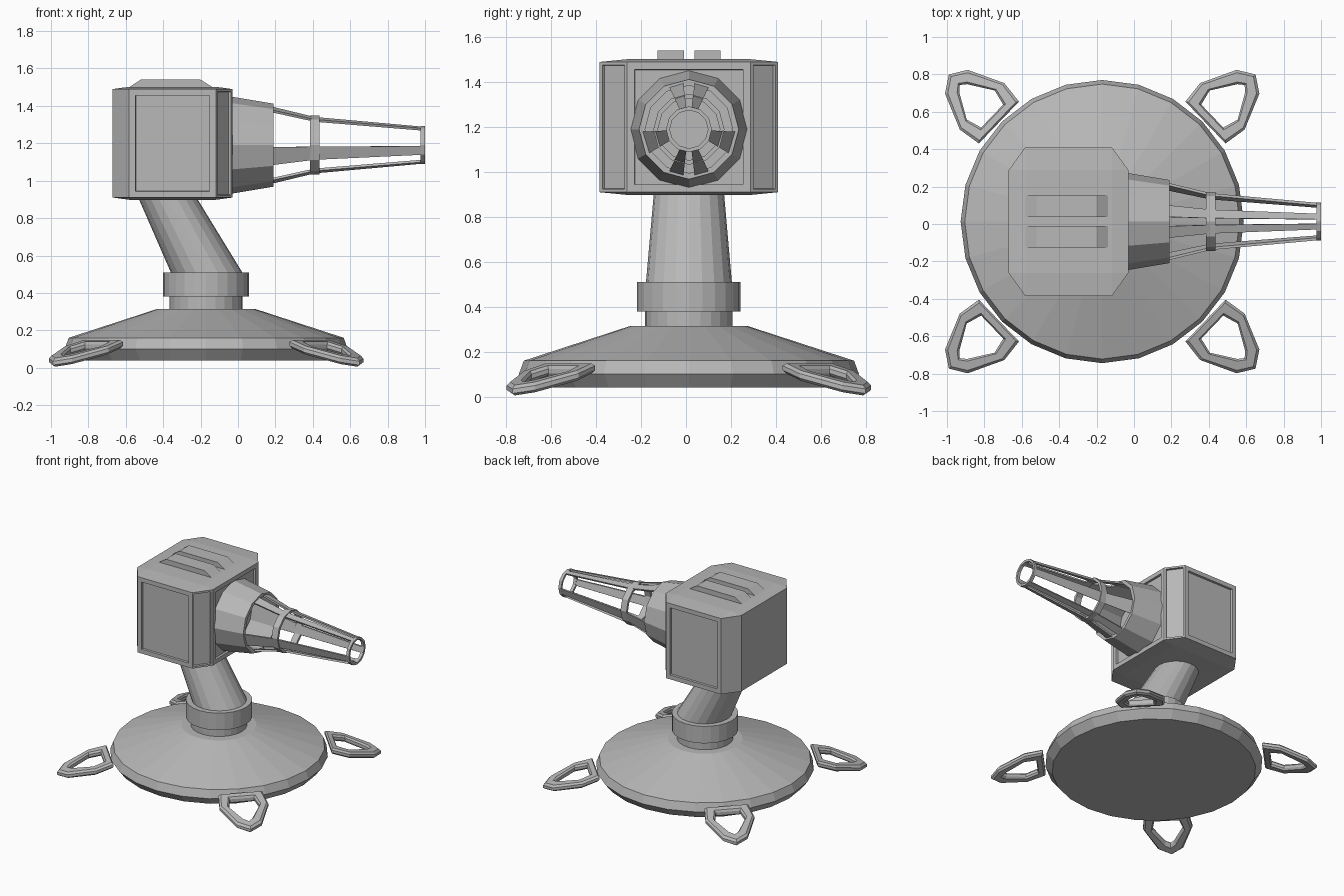
import bpy, bmesh
from math import sin, cos, pi, radians
from mathutils import Vector

cube = bpy.data.objects.get("Cube")
if cube:
    bpy.data.objects.remove(cube, do_unlink=True)

BX, CY = -0.17, 0.013      # base axis
GUN_Z = 1.19               # barrel axis height

metal = bpy.data.materials.new("grey_metal")
metal.use_nodes = True
GREY = (0.48, 0.48, 0.48, 1)
metal.diffuse_color = GREY
metal.node_tree.nodes["Principled BSDF"].inputs["Base Color"].default_value = GREY


def finish(name, bm):
    bmesh.ops.recalc_face_normals(bm, faces=bm.faces[:])
    mesh = bpy.data.meshes.new(name)
    bm.to_mesh(mesh)
    bm.free()
    mesh.materials.append(metal)
    obj = bpy.data.objects.new(name, mesh)
    bpy.context.collection.objects.link(obj)
    return obj


def loft(name, sections, closed=False):
    """Skin equal-length loops; cap the ends, or join last to first."""
    bm = bmesh.new()
    loops = [[bm.verts.new(p) for p in s] for s in sections]
    n = len(loops[0])
    pairs = list(zip(loops, loops[1:]))
    if closed:
        pairs.append((loops[-1], loops[0]))
    else:
        bm.faces.new(loops[0])
        bm.faces.new(loops[-1])
    for a, b in pairs:
        for i in range(n):
            j = (i + 1) % n
            bm.faces.new((a[i], a[j], b[j], b[i]))
    return finish(name, bm)


def ring_z(r, z, n, x=BX):
    return [(x + r * cos(2 * pi * i / n), CY + r * sin(2 * pi * i / n), z) for i in range(n)]


def gun_point(x, r, a):
    return (x, CY + r * cos(a), GUN_Z + r * sin(a))


def ring_x(x, r, n=12):
    return [gun_point(x, r, 2 * pi * i / n) for i in range(n)]


# Base, collars and leaning post
loft("base", [ring_z(r, z, 24) for r, z in
              ((0.71, 0.04), (0.757, 0.10), (0.735, 0.16), (0.26, 0.315))])
loft("lower_collar", [ring_z(0.195, z, 24) for z in (0.30, 0.39)])
loft("upper_collar", [ring_z(0.23, z, 24) for z in (0.38, 0.51)])
loft("post", [ring_z(0.192, 0.50, 20, -0.163), ring_z(0.155, 0.92, 20, -0.383)])

# Head: chamfered box with shallow domed caps and recessed panels
HX, HALF_X, HALF_Y = -0.35, 0.32, 0.397
bm = bmesh.new()
for sx in (-1, 1):
    for sy in (-1, 1):
        for sz in (-1, 1):
            ix, iy = sx * 0.232, sy * 0.275
            for x, y, z in ((ix, iy, 0.302), (ix, sy * HALF_Y, 0.29), (sx * HALF_X, iy, 0.29)):
                bm.verts.new((HX + x, CY + y, 1.2 + sz * z))
hull = bmesh.ops.convex_hull(bm, input=bm.verts[:])
bmesh.ops.dissolve_limit(bm, angle_limit=radians(1), verts=bm.verts[:], edges=bm.edges[:])
bmesh.ops.recalc_face_normals(bm, faces=bm.faces[:])
bm.normal_update()
walls = [f for f in bm.faces if abs(f.normal.z) < 0.1]
wide = [f for f in walls if abs(f.normal.y) > 0.95 or f.normal.x > 0.95]
corners = [f for f in walls if 0.1 < f.normal.x < 0.95]
for faces, rim in ((wide, 0.047), (corners, 0.02)):
    bmesh.ops.inset_individual(bm, faces=faces, thickness=rim, depth=0)
    bmesh.ops.inset_individual(bm, faces=faces, thickness=0.003, depth=-0.015)
finish("head", bm)

# Two raised bars on the head
for side, y in (("right", -0.068), ("left", 0.095)):
    profile = ((-0.59, 1.495), (-0.52, 1.54), (-0.2, 1.54), (-0.128, 1.495))
    loft(side + "_top_bar", [[(x, y + d, z) for x, z in profile] for d in (-0.058, 0.058)])

# Hollow barrel shroud and the two hoops
loft("barrel_shroud", [ring_x(x, r) for x, r in
     ((-0.05, 0.262), (0.13, 0.232), (0.19, 0.222), (0.19, 0.195), (-0.05, 0.23))], True)


def hoop(name, x0, x1, r0, r1):
    loft(name, [ring_x(x0, r1), ring_x(x1, r1), ring_x(x1, r0), ring_x(x0, r0)], True)


hoop("middle_hoop", 0.385, 0.435, 0.138, 0.158)
hoop("muzzle_hoop", 0.977, 1.0, 0.085, 0.102)

# Tapering prongs, given by their angle span around the barrel
spans = ((65, 83), (97, 115), (-83, -65), (-115, -97), (-31, -3), (183, 211))
for k, (a0, a1) in enumerate(spans):
    a0, a1 = radians(a0), radians(a1)
    stations = ((0.14, 0.217), (0.2, 0.203), (0.41, 0.152), (0.995, 0.099))
    loft(f"prong_{k + 1}", [[gun_point(x, r, a0), gun_point(x, r, a1),
                             gun_point(x, r - 0.014, a1), gun_point(x, r - 0.014, a0)]
                            for x, r in stations])


# Four sloping anchor loops around the base
def outline(half):
    return half + [(u, -v) for u, v in reversed(half) if v]


outer = outline([(1.136, 0), (1.08, 0.088), (0.89, 0.172), (0.765, 0.155)])
inner = outline([(1.055, 0), (1.03, 0.03), (0.9, 0.108), (0.815, 0.085)])


def anchor_loop(name, sx, sy):
    ang = radians(43.8)
    along = Vector((sx * cos(ang), sy * sin(ang), 0))
    across = Vector((-sx * sin(ang), sy * cos(ang), 0))

    def section(t, dz):
        loop = []
        for o, i in zip(outer, inner):
            u, v = Vector(o).lerp(Vector(i), t)
            z = 0.024 + (1.136 - u) * 0.28 + dz
            loop.append(Vector((BX, CY, z)) + along * u + across * v)
        return loop

    loft(name, [section(t, dz) for t, dz in
                ((0, -0.01), (0, 0.01), (0.2, 0.023), (0.85, 0.023),
                 (1, 0.01), (1, -0.01), (0.85, -0.023), (0.2, -0.023))], True)


for sx, xn in ((-1, "right"), (1, "left")):
    for sy, yn in ((-1, "front"), (1, "back")):
        anchor_loop(f"{yn}_{xn}_anchor_loop", sx, sy)
